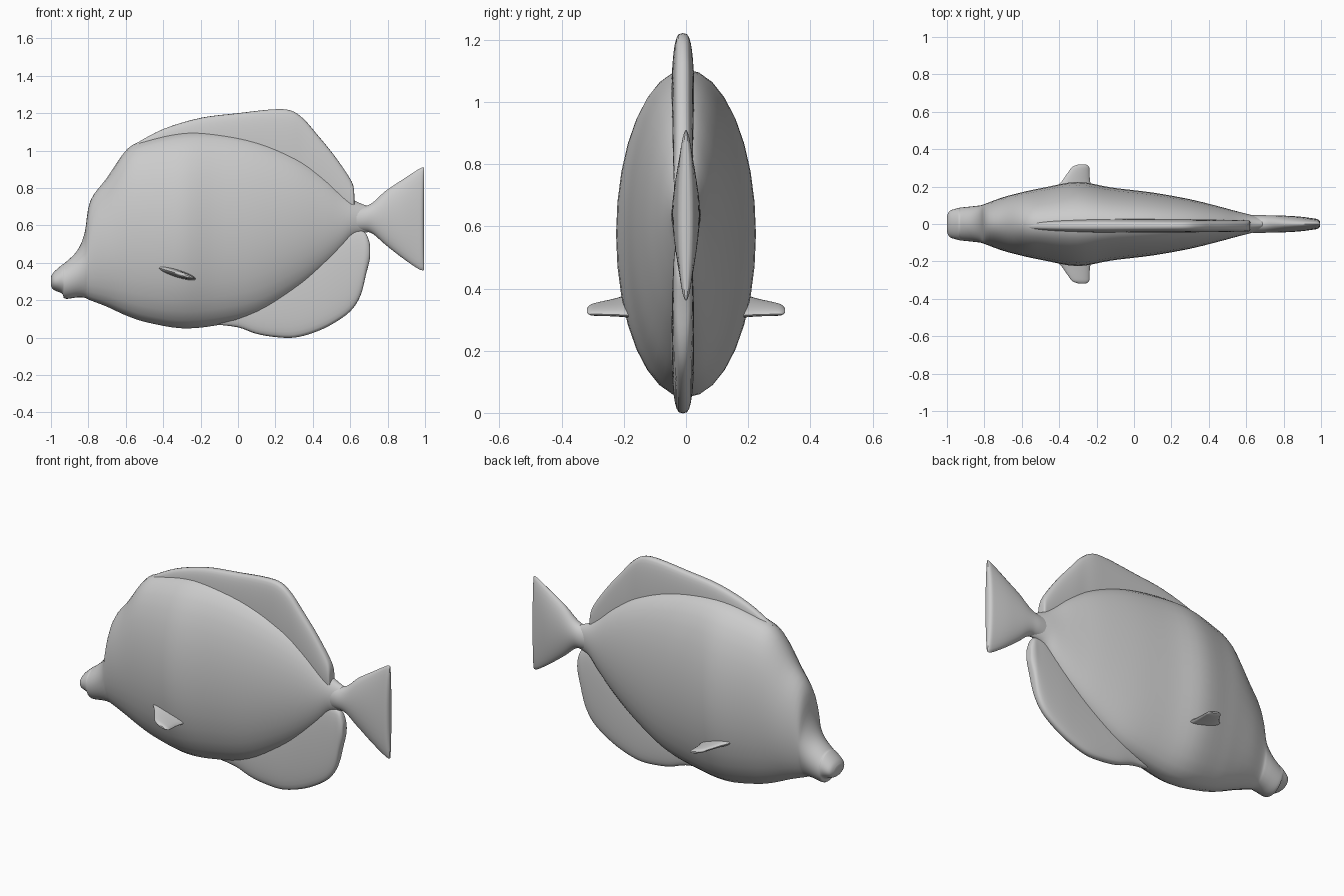
import bpy, bmesh, math
from mathutils import Vector

if "Cube" in bpy.data.objects:
    bpy.data.objects.remove(bpy.data.objects["Cube"])

skin = bpy.data.materials.new("plain grey")
skin.diffuse_color = (0.6, 0.6, 0.6, 1)
skin.use_nodes = True
skin.node_tree.nodes["Principled BSDF"].inputs["Base Color"].default_value = skin.diffuse_color


def smooth_rows(rows, steps=4):
    """Catmull-Rom interpolation through the section rows."""
    out = []
    for i in range(len(rows) - 1):
        a, b, c, d = (Vector(rows[min(max(j, 0), len(rows) - 1)])
                      for j in (i - 1, i, i + 1, i + 2))
        for s in range(steps):
            t = s / steps
            out.append(0.5 * (2 * b + (c - a) * t + (2 * a - 5 * b + 4 * c - d) * t * t
                              + (3 * b - a - 3 * c + d) * t ** 3))
    return out + [Vector(rows[-1])]


def loft(name, sections, sides=32, power=1.0):
    """Skin rings given as (centre, long half axis, short half axis)."""
    bm = bmesh.new()
    rings = []
    for centre, a, b in sections:
        ring = []
        for k in range(sides):
            t = 2 * math.pi * k / sides
            c, s = math.cos(t), math.sin(t)
            ring.append(bm.verts.new(centre + a * c + b * math.copysign(abs(s) ** power, s)))
        rings.append(ring)
    for r, q in zip(rings, rings[1:]):
        for k in range(sides):
            n = (k + 1) % sides
            bm.faces.new((r[k], r[n], q[n], q[k]))
    bm.faces.new(rings[0])
    bm.faces.new(rings[-1])
    bmesh.ops.recalc_face_normals(bm, faces=bm.faces)
    mesh = bpy.data.meshes.new(name)
    bm.to_mesh(mesh)
    bm.free()
    obj = bpy.data.objects.new(name, mesh)
    bpy.context.collection.objects.link(obj)
    mesh.materials.append(skin)
    bpy.ops.object.select_all(action='DESELECT')
    obj.select_set(True)
    bpy.context.view_layer.objects.active = obj
    bpy.ops.object.shade_smooth_by_angle(angle=math.radians(50))
    return obj


def upright(name, rows, power=1.0, y=0.0):
    """Loft along x from rows of (x, bottom, top, half width)."""
    loft(name, [(Vector((x, y, (lo + hi) / 2)), Vector((0, 0, (hi - lo) / 2)), Vector((0, w, 0)))
                for x, lo, hi, w in map(tuple, map(lambda r: r[:], smooth_rows(rows)))], power=power)


# Body with snout, tall forehead and tail stalk
upright("body", [
    (-1.0, .275, .325, .04), (-.985, .255, .35, .07), (-.94, .235, .39, .085),
    (-.925, .208, .40, .088), (-.86, .215, .465, .095), (-.82, .213, .56, .10),
    (-.79, .20, .73, .11), (-.70, .165, .855, .143), (-.59, .115, 1.01, .172),
    (-.48, .08, 1.06, .195), (-.30, .05, 1.10, .225), (-.12, .065, 1.10, .195),
    (.1, .12, 1.06, .168), (.3, .24, .98, .132), (.45, .36, .88, .095),
    (.55, .46, .79, .068), (.62, .54, .735, .05), (.70, .565, .70, .03)])

# Tail fin
upright("tail_fin", [
    (.60, .56, .71, .045), (.67, .567, .702, .048), (.72, .555, .722, .046),
    (.79, .495, .785, .045), (.88, .425, .845, .04), (.96, .37, .897, .03),
    (.985, .36, .91, .024), (.995, .362, .908, .012)])

# Dorsal fin, rooted inside the back
upright("dorsal_fin", [
    (-.56, .95, 1.03, .02), (-.40, .95, 1.115, .03), (-.20, .93, 1.175, .036),
    (0, .9, 1.20, .036), (.18, .85, 1.22, .036), (.28, .82, 1.215, .036),
    (.35, .79, 1.17, .034), (.42, .76, 1.09, .034), (.51, .71, .98, .032),
    (.59, .67, .865, .03), (.617, .67, .81, .028), (.622, .67, .76, .02)], .6, -.01)

# Anal fin, rooted inside the belly
upright("anal_fin", [
    (-.12, .07, .18, .02), (0, .055, .25, .03), (.1, .02, .3, .035),
    (.2, .003, .36, .036), (.3, 0, .42, .036), (.4, .025, .48, .036),
    (.5, .07, .54, .036), (.6, .14, .58, .034), (.655, .225, .575, .032),
    (.685, .34, .555, .03), (.703, .41, .51, .022), (.706, .44, .48, .01)], .6, -.01)

# Pectoral fins: slanted blades, rows of (reach, front x, back x, half thickness)
for side, label in ((-1, "right"), (1, "left")):
    rows = [(.12, -.46, -.22, .026), (.18, -.43, -.225, .022), (.23, -.385, -.235, .018),
            (.28, -.35, -.238, .015), (.305, -.33, -.24, .012), (.318, -.30, -.255, .005)]
    loft("pectoral_fin_" + label, [
        (Vector(((f + b) / 2, side * y, .345 - .3 * ((f + b) / 2 + .33))),
         Vector(((b - f) / 2, 0, -.15 * (b - f))), Vector((0, 0, h)))
        for y, f, b, h in map(tuple, smooth_rows(rows))], sides=20)
